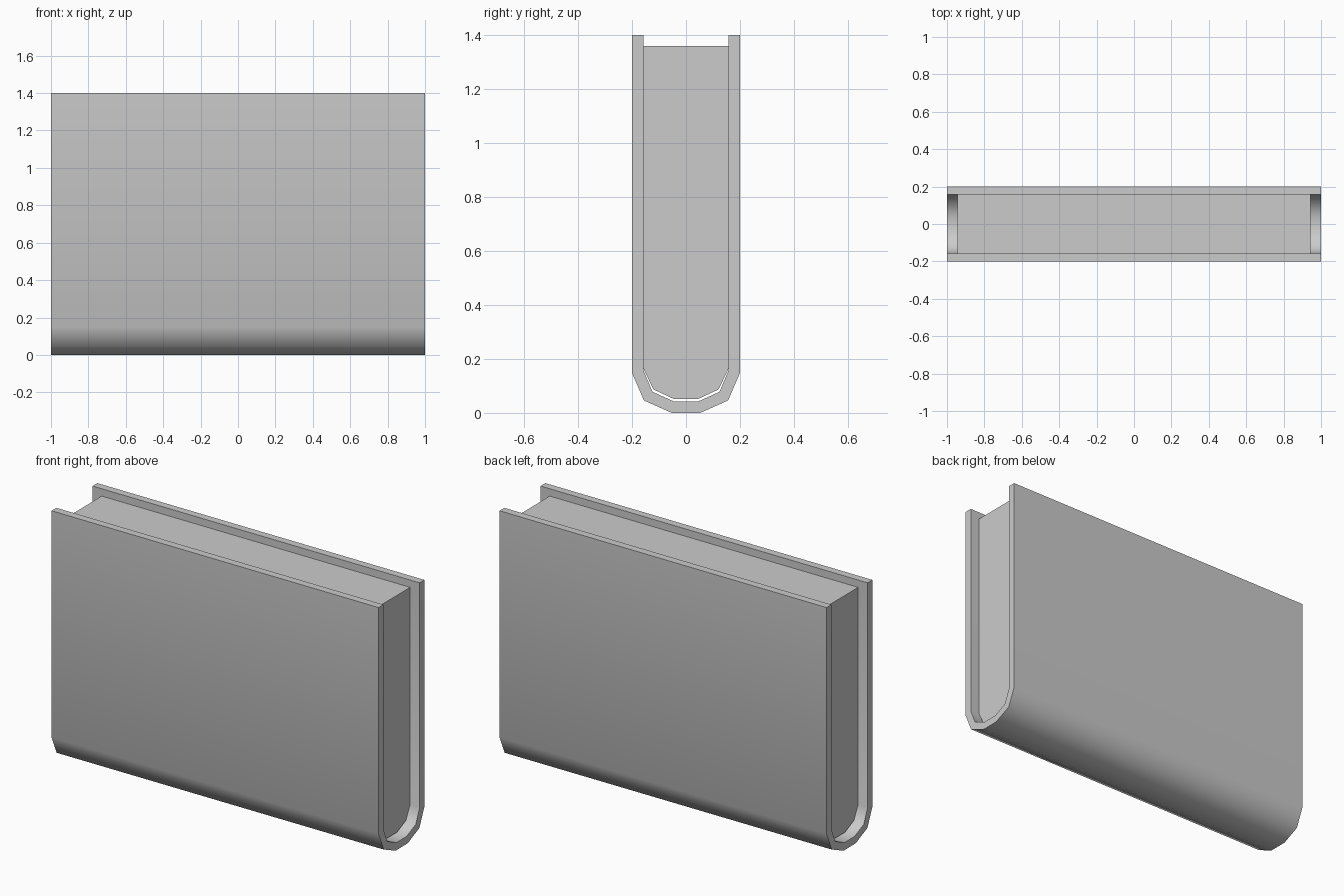
import bpy, bmesh, math

if "Cube" in bpy.data.objects:
    bpy.data.objects.remove(bpy.data.objects["Cube"])


def mirrored(half):
    # Complete a profile, running from the +y top down and around to the -y top
    return half + [(-y, z) for y, z in reversed(half)]


def finish(name, bm):
    bmesh.ops.recalc_face_normals(bm, faces=bm.faces)
    mesh = bpy.data.meshes.new(name)
    bm.to_mesh(mesh)
    bm.free()
    obj = bpy.data.objects.new(name, mesh)
    bpy.context.collection.objects.link(obj)
    bpy.ops.object.select_all(action='DESELECT')
    obj.select_set(True)
    bpy.context.view_layer.objects.active = obj
    bpy.ops.object.shade_smooth_by_angle(angle=math.radians(50))
    return obj


def extrude_x(bm, faces, length):
    geom = bmesh.ops.extrude_face_region(bm, geom=faces, use_keep_orig=True)["geom"]
    verts = [g for g in geom if isinstance(g, bmesh.types.BMVert)]
    bmesh.ops.translate(bm, verts=verts, vec=(length, 0, 0))


# Cover: U-shaped shell with a rounded spine at the bottom
outer = mirrored([(0.2, 1.4), (0.2, 0.148), (0.156, 0.046), (0.053, 0.0)])
inner = mirrored([(0.158, 1.4), (0.158, 0.158), (0.124, 0.078), (0.044, 0.042)])
bm = bmesh.new()
vo = [bm.verts.new((-1, y, z)) for y, z in outer]
vi = [bm.verts.new((-1, y, z)) for y, z in inner]
strip = [bm.faces.new((vo[i], vo[i + 1], vi[i + 1], vi[i])) for i in range(len(vo) - 1)]
extrude_x(bm, strip, 2.0)
finish("cover", bm)

# Pages: solid block inset from the cover ends and top
block = mirrored([(0.157, 1.36), (0.157, 0.163), (0.121, 0.087), (0.044, 0.051)])
bm = bmesh.new()
face = bm.faces.new([bm.verts.new((-0.943, y, z)) for y, z in block])
extrude_x(bm, [face], 1.886)
finish("pages", bm)
